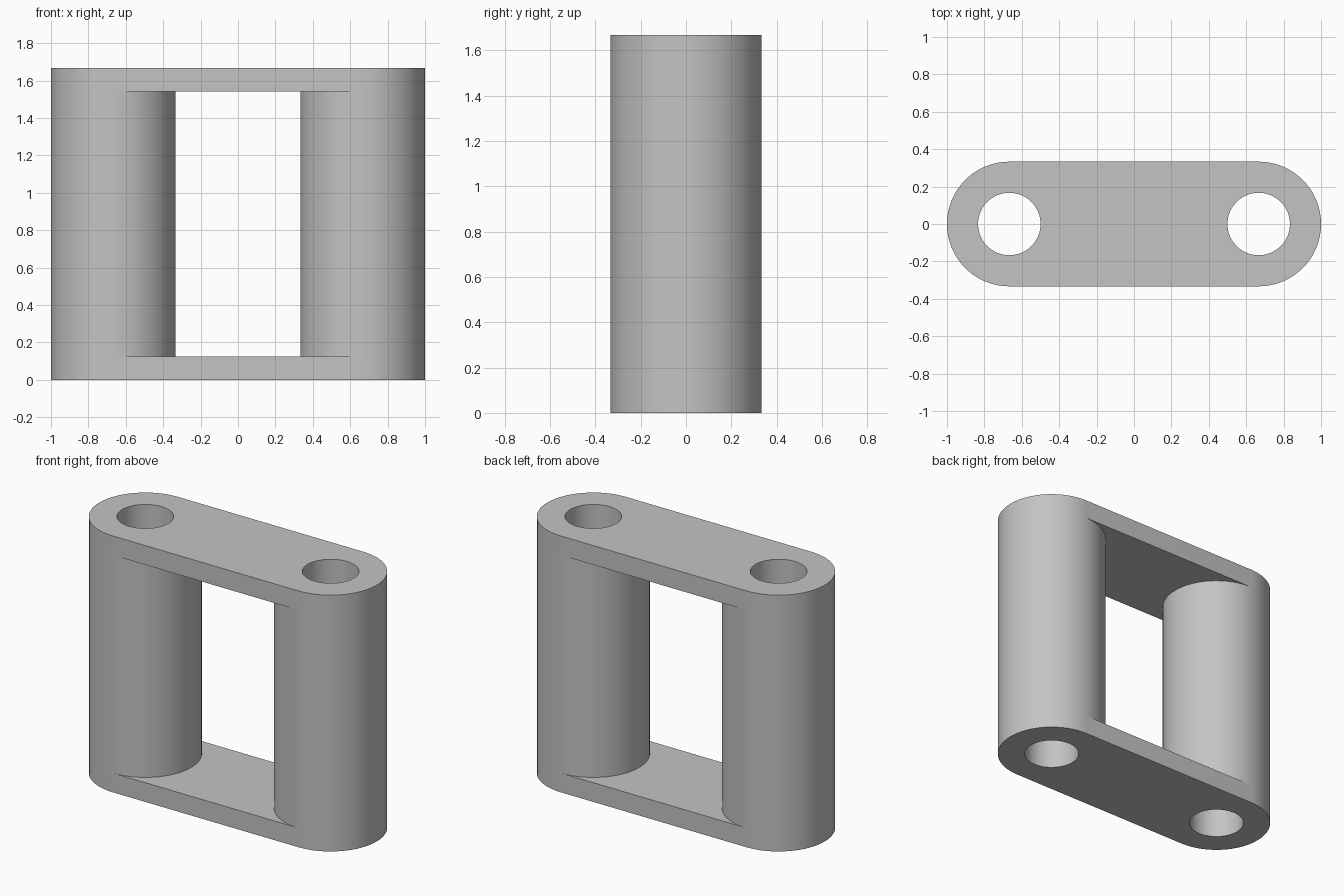
import bpy
import bmesh
from math import cos, sin, pi, radians

cube = bpy.data.objects.get("Cube")
if cube:
    bpy.data.objects.remove(cube, do_unlink=True)

SEGMENTS = 64
OUTER, BORE = 1 / 3, 0.167
CENTRE = 1 - OUTER
HEIGHT, PLATE = 1.667, 0.125
LEVELS = [0, PLATE, HEIGHT - PLATE, HEIGHT]
HALF = SEGMENTS // 2

bm = bmesh.new()


def ring(side, radius, z):
    """Circle around one post, starting at +y and passing its inner half first."""
    return [bm.verts.new((side * (CENTRE - radius * sin(2 * pi * i / SEGMENTS)),
                          radius * cos(2 * pi * i / SEGMENTS), z))
            for i in range(SEGMENTS)]


def bridge(a, b, indices):
    for i in indices:
        j = (i + 1) % SEGMENTS
        bm.faces.new((a[i], a[j], b[j], b[i]))


# Hollow round posts
walls = {}
for side in (-1, 1):
    outer = [ring(side, OUTER, z) for z in LEVELS]
    bores = [ring(side, BORE, z) for z in (0, HEIGHT)]
    walls[side] = outer
    bridge(bores[0], bores[1], range(SEGMENTS))
    bridge(outer[0], bores[0], range(SEGMENTS))
    bridge(outer[-1], bores[1], range(SEGMENTS))
    bridge(outer[1], outer[2], range(SEGMENTS))
    for low in (0, 2):
        bridge(outer[low], outer[low + 1], range(HALF, SEGMENTS))

# End plates joining the posts
for left, right in zip(walls[1], walls[-1]):
    bridge(left, right, range(HALF))
for low in (0, 2):
    for i in (0, HALF):
        bm.faces.new((walls[1][low][i], walls[-1][low][i],
                      walls[-1][low + 1][i], walls[1][low + 1][i]))

bmesh.ops.recalc_face_normals(bm, faces=bm.faces)
mesh = bpy.data.meshes.new("link_frame")
bm.to_mesh(mesh)
bm.free()

# Plain grey finish
grey = bpy.data.materials.new("light_grey")
grey.use_nodes = True
colour = (0.55, 0.55, 0.55, 1)
grey.diffuse_color = colour
grey.node_tree.nodes["Principled BSDF"].inputs["Base Color"].default_value = colour
mesh.materials.append(grey)

frame = bpy.data.objects.new("link_frame", mesh)
bpy.context.collection.objects.link(frame)
bpy.ops.object.select_all(action="DESELECT")
frame.select_set(True)
bpy.context.view_layer.objects.active = frame
bpy.ops.object.shade_smooth_by_angle(angle=radians(30))
